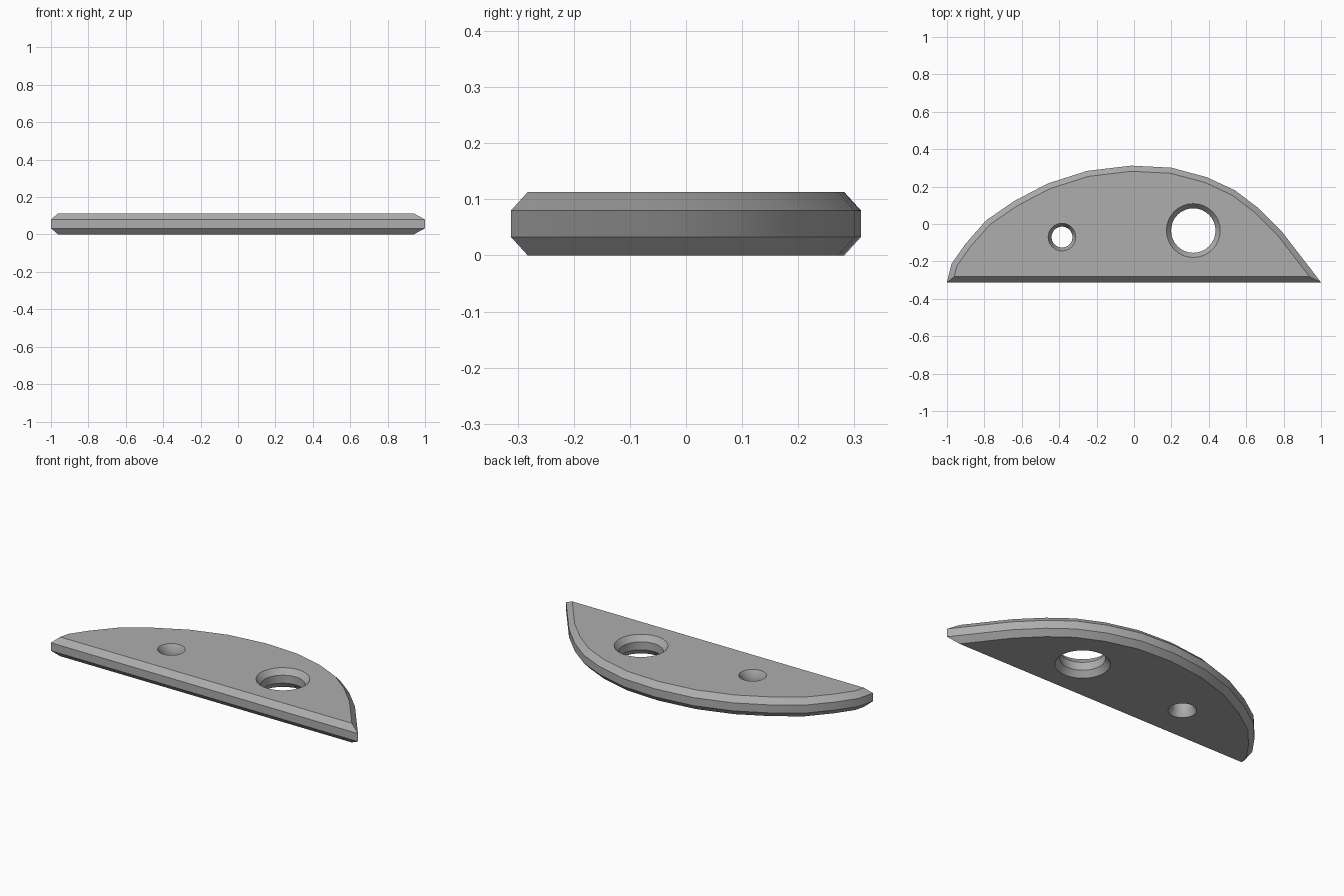
import bpy, bmesh
from math import cos, sin, pi
from mathutils import Vector

if "Cube" in bpy.data.objects:
    bpy.data.objects.remove(bpy.data.objects["Cube"])

HEIGHT, CHAMFER, INSET = 0.113, 0.033, 0.03
LEVELS = (0, CHAMFER, HEIGHT - CHAMFER, HEIGHT)

# half-moon outline, counter-clockwise from the front left corner
OUTLINE = [Vector(p) for p in (
    (-1, -.312), (1, -.312), (.79, -.04), (.665, .085), (.54, .18), (.39, .25),
    (.20, .301), (-.015, .312), (-.25, .284), (-.46, .217), (-.64, .123),
    (-.79, .02), (-.90, -.105), (-.975, -.212))]


def inset(points, d):
    """Offset a closed outline inwards with mitred corners."""
    result = []
    for i, p in enumerate(points):
        a = (p - points[i - 1]).normalized()
        b = (points[(i + 1) % len(points)] - p).normalized()
        na, nb = Vector((-a.y, a.x)), Vector((-b.y, b.x))
        result.append(p + (na + nb) * d / (1 + na.dot(nb)))
    return result


def circle(x, y, r, n=32):
    return [Vector((x + r * cos(2 * pi * i / n), y + r * sin(2 * pi * i / n)))
            for i in range(n)]


def wall(bm, rim, waist):
    """Chamfered wall: rim at bottom and top, waist between."""
    rings = [[bm.verts.new((p.x, p.y, z)) for p in pts]
             for pts, z in zip((rim, waist, waist, rim), LEVELS)]
    n = len(rim)
    for lo, hi in zip(rings, rings[1:]):
        for i in range(n):
            j = (i + 1) % n
            bm.faces.new((lo[i], lo[j], hi[j], hi[i]))
    return [[bm.edges.get((r[i], r[(i + 1) % n])) for i in range(n)]
            for r in (rings[0], rings[-1])]


bm = bmesh.new()
# outer edge, small hole and large hole
loops = [wall(bm, inset(OUTLINE, INSET), OUTLINE)]
for x, y, rim, bore in ((-.385, -.07, .074, .056), (.317, -.035, .144, .119)):
    loops.append(wall(bm, circle(x, y, rim), circle(x, y, bore)))
# flat bottom and top faces around the holes
for k, up in ((0, -1), (1, 1)):
    bmesh.ops.triangle_fill(bm, edges=[e for l in loops for e in l[k]],
                            use_beauty=True, normal=(0, 0, up))
bmesh.ops.recalc_face_normals(bm, faces=bm.faces)

mesh = bpy.data.meshes.new("half_moon_plate")
bm.to_mesh(mesh)
bm.free()
plate = bpy.data.objects.new("half_moon_plate", mesh)
bpy.context.collection.objects.link(plate)

# dark grey finish
grey = bpy.data.materials.new("dark_grey")
grey.diffuse_color = (.42, .42, .42, 1)
grey.use_nodes = True
grey.node_tree.nodes["Principled BSDF"].inputs["Base Color"].default_value = grey.diffuse_color
mesh.materials.append(grey)

bpy.context.view_layer.objects.active = plate
plate.select_set(True)
bpy.ops.object.shade_smooth_by_angle(angle=pi / 6)
